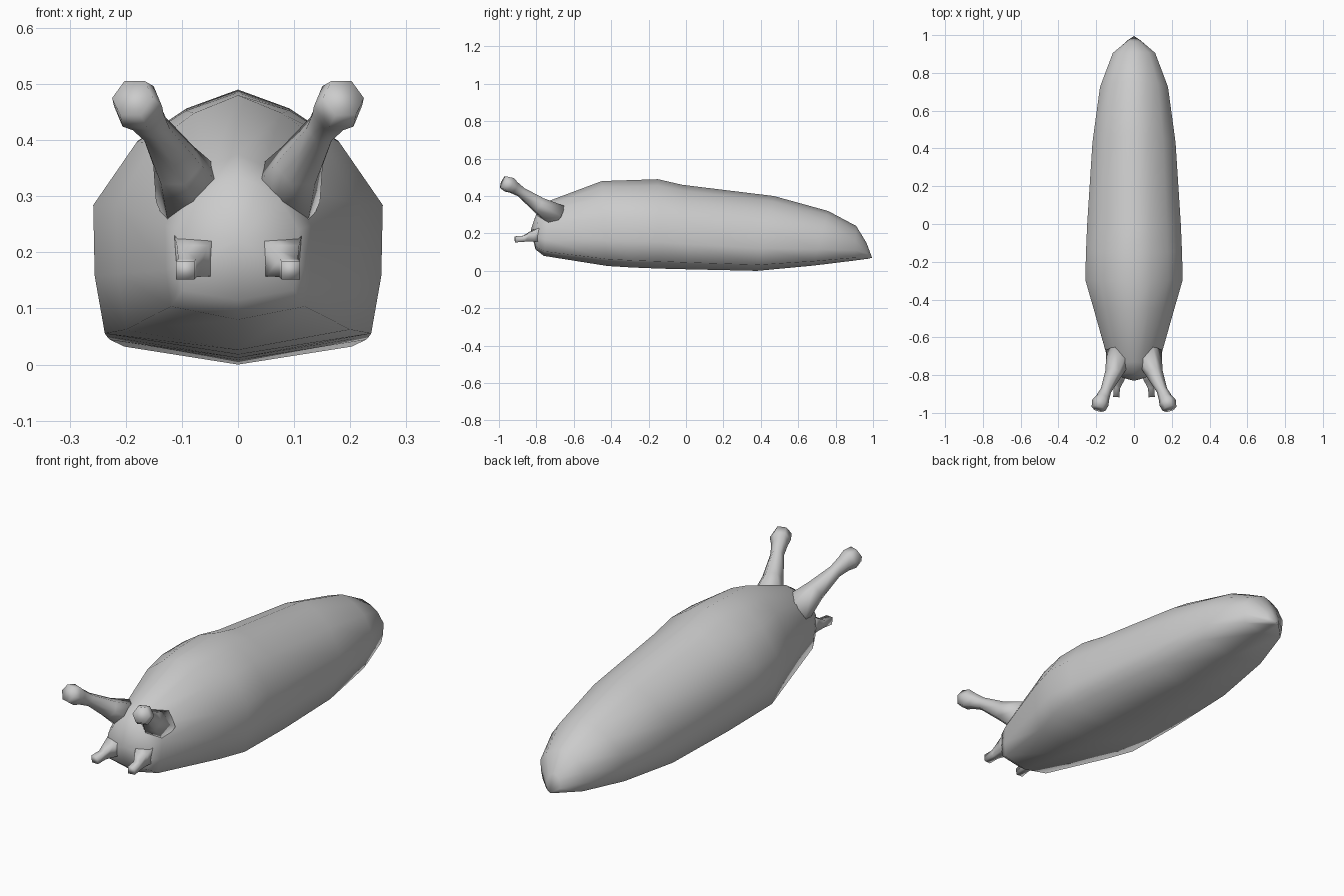
import bpy, bmesh, math
from mathutils import Vector

if "Cube" in bpy.data.objects:
    bpy.data.objects.remove(bpy.data.objects["Cube"])


def loft(name, rings, caps):
    """Skin a list of closed rings; caps = (start point, end point)."""
    bm = bmesh.new()
    loops = [[bm.verts.new(p) for p in r] for r in rings]
    n = len(loops[0])
    for a, b in zip(loops, loops[1:]):
        for i in range(n):
            j = (i + 1) % n
            bm.faces.new((a[i], a[j], b[j], b[i]))
    for loop, tip in zip((loops[0], loops[-1]), caps):
        if tip is None:
            bm.faces.new(loop)
        else:
            c = bm.verts.new(tip)
            for i in range(n):
                bm.faces.new((loop[i], loop[(i + 1) % n], c))
    bmesh.ops.recalc_face_normals(bm, faces=bm.faces)
    me = bpy.data.meshes.new(name)
    bm.to_mesh(me)
    bm.free()
    ob = bpy.data.objects.new(name, me)
    bpy.context.collection.objects.link(ob)
    me.shade_smooth()
    return ob


def tube(name, path, sides, turn):
    """Tapered tube along (x, y, z, radius) points."""
    pts = [Vector(p[:3]) for p in path]
    rings = []
    for i, p in enumerate(path):
        d = (pts[min(i + 1, len(pts) - 1)] - pts[max(i - 1, 0)]).normalized()
        u = d.cross(Vector((0, 0, 1))).normalized()
        v = u.cross(d)
        rings.append([pts[i] + p[3] * (u * math.cos(a) + v * math.sin(a))
                      for a in (turn + 2 * math.pi * k / sides for k in range(sides))])
    return loft(name, rings, (None, None))


# Body: half cross-section (width fraction, height fraction), top to sole
half = [(0, 1), (0.36, 0.93), (0.7, 0.81), (1, 0.57), (0.99, 0.3), (0.92, 0.08), (0, 0)]
section = half + [(-x, z) for x, z in reversed(half[1:-1])]

# Stations: top y, top z, bottom y, bottom z, half width
stations = [
    (-0.79, 0.335, -0.805, 0.115, 0.108),
    (-0.73, 0.375, -0.76, 0.08, 0.13),
    (-0.45, 0.48, -0.42, 0.026, 0.217),
    (-0.30, 0.485, -0.29, 0.018, 0.258),
    (-0.15, 0.49, -0.14, 0.012, 0.254),
    (-0.02, 0.46, 0.02, 0.008, 0.248),
    (0.47, 0.40, 0.38, 0.0, 0.22),
    (0.76, 0.32, 0.68, 0.028, 0.18),
    (0.91, 0.24, 0.90, 0.055, 0.112),
    (0.965, 0.15, 0.975, 0.065, 0.035),
]
rings = [[(x * w, yb + (yt - yb) * f, zb + (zt - zb) * f) for x, f in section]
         for yt, zt, yb, zb, w in stations]
loft("slug_body", rings, ((0, -0.83, 0.22), (0, 0.995, 0.07)))

# Eye stalks and lower feelers, one pair each
stalk = [(0.075, -0.69, 0.29, 0.075), (0.108, -0.79, 0.355, 0.046),
         (0.148, -0.88, 0.42, 0.029), (0.165, -0.92, 0.445, 0.036),
         (0.178, -0.945, 0.46, 0.046), (0.188, -0.978, 0.475, 0.038)]
feeler = [(0.07, -0.75, 0.20, 0.065), (0.08, -0.82, 0.185, 0.04),
          (0.09, -0.865, 0.172, 0.023), (0.094, -0.915, 0.168, 0.023)]
for side, s in (("right", 1), ("left", -1)):
    flip = lambda path: [(s * x, y, z, r) for x, y, z, r in path]
    tube("eye_stalk_" + side, flip(stalk), 6, 0)
    tube("feeler_" + side, flip(feeler), 4, math.pi / 4)
